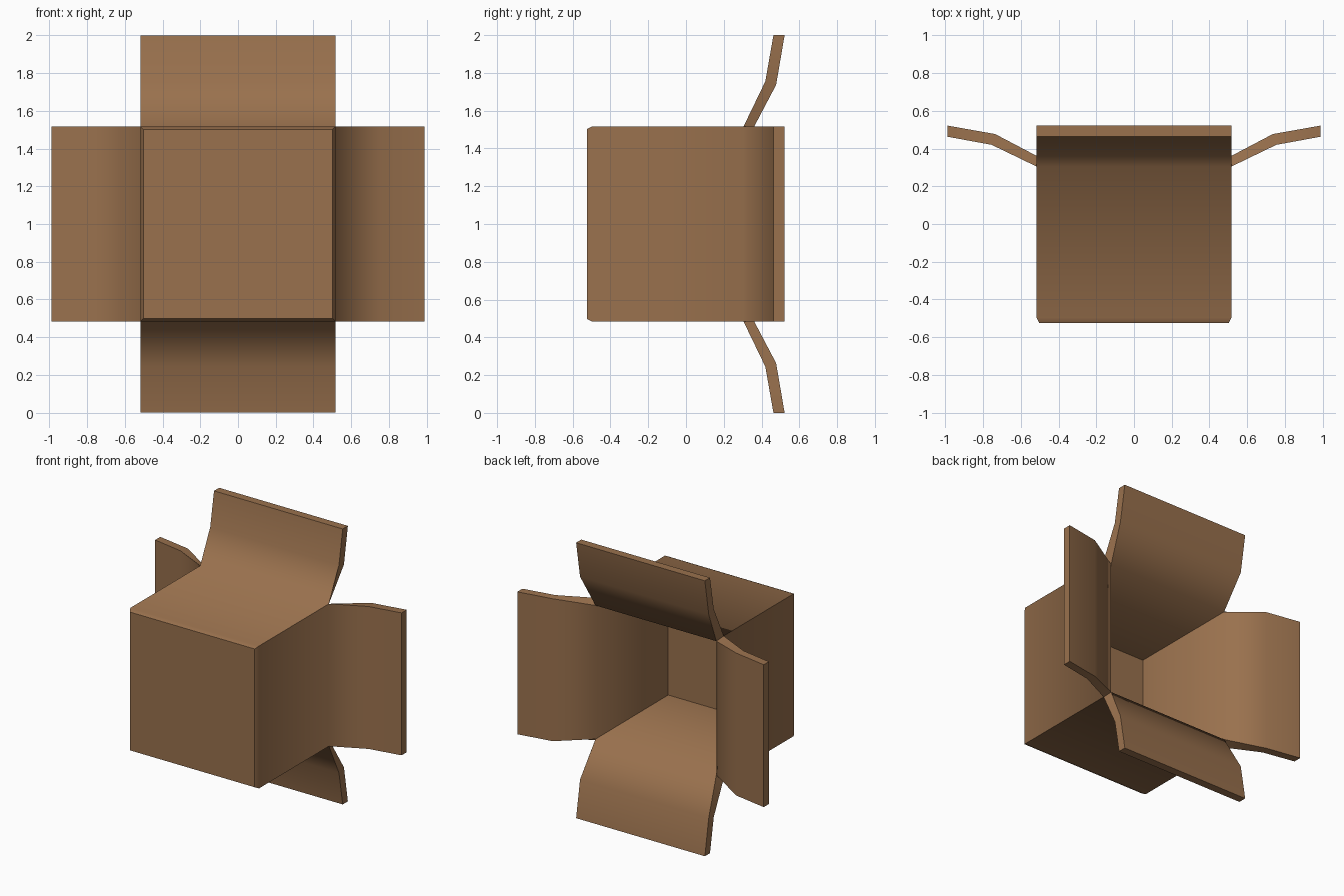
import bpy, bmesh, math
from mathutils import Vector

if "Cube" in bpy.data.objects:
    bpy.data.objects.remove(bpy.data.objects["Cube"])

H = 0.517            # half width of the box
CZ = 1.0             # height of the box centre
TIP = 0.99           # side flap reach from the centre

card = bpy.data.materials.new("cardboard brown")
card.diffuse_color = (0.32, 0.165, 0.075, 1)
card.use_nodes = True
card.node_tree.nodes["Principled BSDF"].inputs["Base Color"].default_value = card.diffuse_color

bm = bmesh.new()


def ring(half, y):
    return [bm.verts.new((sx * half, y, CZ + sz * half))
            for sx, sz in ((1, 1), (-1, 1), (-1, -1), (1, -1))]


# box: closed front panel, narrow chamfer, four walls, open at the back
rings = [ring(0.502, -0.525), ring(H, -0.497), ring(H, 0.305)]
bm.faces.new(rings[0])
for a, b in zip(rings, rings[1:]):
    for i in range(4):
        j = (i + 1) % 4
        bm.faces.new((a[j], a[i], b[i], b[j]))

# four flaps bending outward, each hinged on one wall
mouth = rings[-1]
for i in range(4):
    edge = [mouth[i], mouth[(i + 1) % 4]]
    mid = (edge[0].co + edge[1].co) / 2
    out = Vector((mid.x, 0, mid.z - CZ)).normalized()
    tip = TIP if abs(out.x) > 0.5 else 1.0
    prev = edge
    for reach, y in ((0.755, 0.42), (tip, 0.463)):
        cur = []
        for v in edge:
            p = v.co + out * (reach - H)
            cur.append(bm.verts.new((p.x, y, p.z)))
        bm.faces.new((prev[1], prev[0], cur[0], cur[1]))
        prev = cur

me = bpy.data.meshes.new("open_box")
bm.normal_update()
bm.to_mesh(me)
bm.free()
box = bpy.data.objects.new("open_box", me)
bpy.context.collection.objects.link(box)
me.materials.append(card)
bpy.context.view_layer.objects.active = box
box.select_set(True)

# cardboard thickness
mod = box.modifiers.new("thickness", 'SOLIDIFY')
mod.thickness = 0.06
mod.offset = -1
bpy.ops.object.modifier_apply(modifier=mod.name)

# square off the flap tips
for v in box.data.vertices:
    if v.co.y > 0.455:
        if abs(v.co.x) > 0.9:
            v.co.x = math.copysign(TIP, v.co.x)
        if abs(v.co.z - CZ) > 0.9:
            v.co.z = CZ + math.copysign(1.0, v.co.z - CZ)

# soft folds, crisp box corners and front panel
bpy.ops.object.shade_smooth_by_angle(angle=math.radians(66))
for e in box.data.edges:
    if all(box.data.vertices[k].co.y < -0.52 for k in e.vertices):
        e.use_edge_sharp = True
